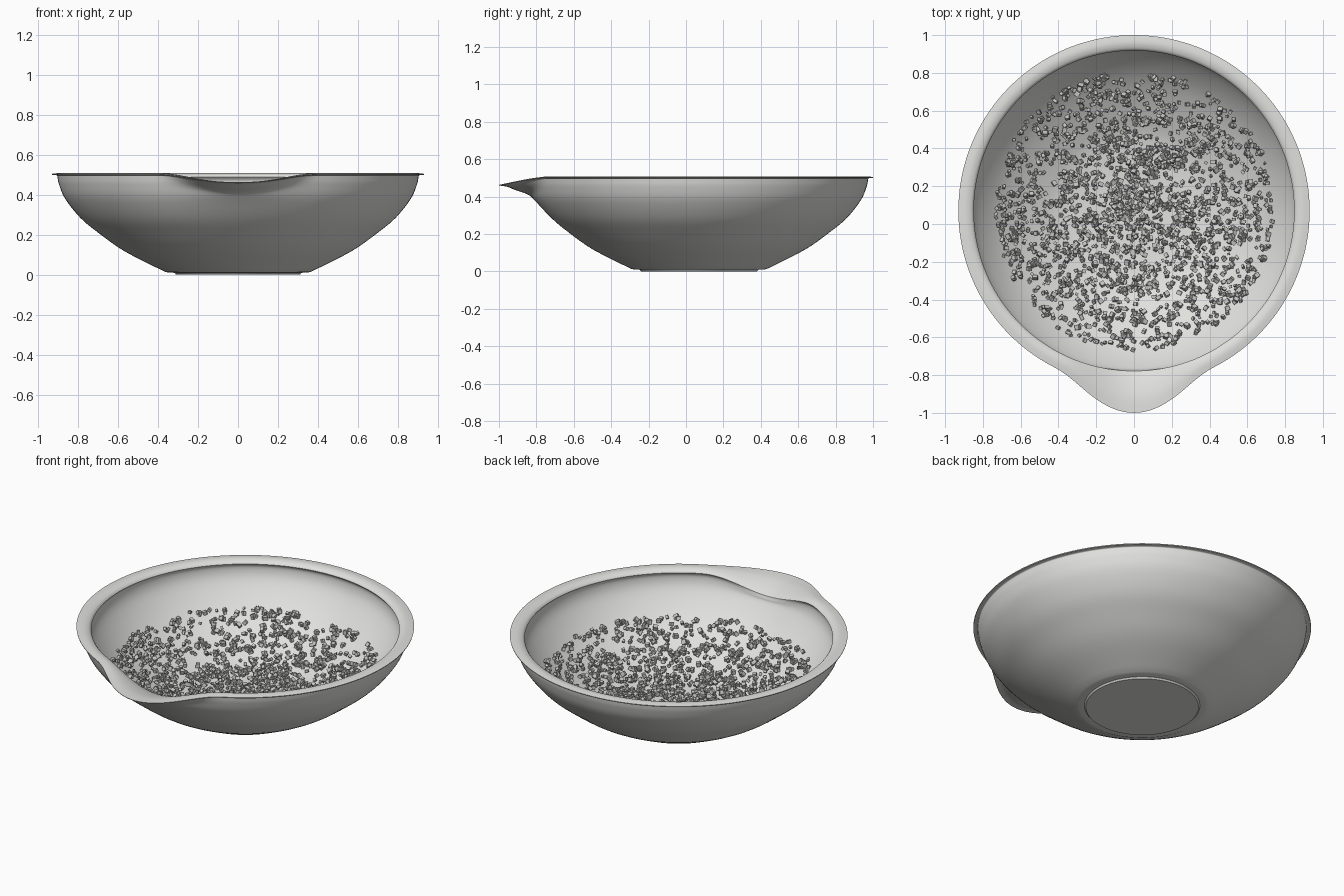
import bpy, bmesh, math, random
from mathutils import Vector, Matrix, Euler

random.seed(7)
if "Cube" in bpy.data.objects:
    bpy.data.objects.remove(bpy.data.objects["Cube"], do_unlink=True)

CENTRE_Y = 0.07
SEGMENTS = 144
STEPS = 4
SPOUT_HALF_ANGLE = math.radians(27)


def make_material(name, rgb):
    mat = bpy.data.materials.new(name)
    mat.use_nodes = True
    mat.diffuse_color = (*rgb, 1)
    mat.node_tree.nodes["Principled BSDF"].inputs["Base Color"].default_value = (*rgb, 1)
    return mat


def make_object(name, bm, mat):
    mesh = bpy.data.meshes.new(name)
    bm.to_mesh(mesh)
    bm.free()
    mesh.materials.append(mat)
    obj = bpy.data.objects.new(name, mesh)
    bpy.context.collection.objects.link(obj)
    return obj


def smooth_curve(points):
    """Catmull-Rom curve through points of any dimension."""
    pts = [Vector(p) for p in points]
    pts = [pts[0]] + pts + [pts[-1]]
    out = []
    for a, b, c, d in zip(pts, pts[1:], pts[2:], pts[3:]):
        for i in range(STEPS):
            t = i / STEPS
            out.append(0.5 * (2 * b + (c - a) * t + (2 * a - 5 * b + 4 * c - d) * t ** 2
                              + (3 * b - a - 3 * c + d) * t ** 3))
    return out + [pts[-1]]


def spout_bell(angle):
    """1 at the spout tip, easing to 0 at its sides."""
    a = min(angle, math.tau - angle) / SPOUT_HALF_ANGLE
    return (1 + math.cos(math.pi * a)) / 2 if a < 1 else 0


# Each point: radius, height, and how far the spout pushes it out and up
foot = [(0, 0, 0, 0), (0.31, 0, 0, 0), (0.318, 0.009, 0, 0), (0.35, 0.01, 0, 0)]
outer_wall = [(0.365, 0.014, 0, 0), (0.565, 0.115, 0, 0), (0.70, 0.21, 0, 0),
              (0.79, 0.285, 0, 0), (0.865, 0.38, 0.015, 0), (0.895, 0.45, 0.02, -0.04),
              (0.903, 0.485, 0.08, -0.05), (0.907, 0.497, 0.12, -0.045),
              (0.929, 0.499, 0.14, -0.04)]
lip = [(0.93, 0.504, 0.14, -0.042), (0.89, 0.508, 0.10, -0.05), (0.86, 0.50, 0.05, -0.06),
       (0.848, 0.487, 0, -0.07)]
inner_wall = [(0.862, 0.46, -0.02, -0.06), (0.842, 0.39, -0.01, -0.015), (0.76, 0.285, 0, 0),
              (0.66, 0.20, 0, 0), (0.50, 0.11, 0, 0), (0.34, 0.055, 0, 0), (0, 0.035, 0, 0)]

inside = smooth_curve([lip[-1]] + inner_wall)
profile = ([Vector(p) for p in foot] + smooth_curve(outer_wall)
           + smooth_curve(lip)[:-1] + inside)

# Bowl with pouring spout
bm = bmesh.new()
rings = []
for s in range(SEGMENTS):
    angle = math.tau * s / SEGMENTS
    bell = spout_bell(angle)
    ring = []
    for r, z, push, lift in profile:
        r = max(r + push * bell, 0)
        ring.append(bm.verts.new((r * math.sin(angle), CENTRE_Y - r * math.cos(angle),
                                  z + lift * bell)))
    rings.append(ring)
for s in range(SEGMENTS):
    a, b = rings[s], rings[(s + 1) % SEGMENTS]
    for i in range(len(profile) - 1):
        bm.faces.new((a[i], b[i], b[i + 1], a[i + 1]))
bmesh.ops.remove_doubles(bm, verts=bm.verts, dist=0.00005)
bmesh.ops.recalc_face_normals(bm, faces=bm.faces)
bowl = make_object("bowl", bm, make_material("pale ceramic", (0.75, 0.75, 0.73)))
bpy.ops.object.select_all(action="DESELECT")
bowl.select_set(True)
bpy.context.view_layer.objects.active = bowl
bpy.ops.object.shade_smooth_by_angle(angle=math.radians(40))


def floor_height(radius):
    """Height of the bowl's inside surface at a radius."""
    for outer, inner in zip(inside, inside[1:]):
        if inner.x <= radius <= outer.x and outer.y < 0.45:
            t = (radius - inner.x) / max(outer.x - inner.x, 0.0001)
            return inner.y + t * (outer.y - inner.y)
    return inside[-1].y


# Loose grains scattered over the inside of the bowl
bm = bmesh.new()
for _ in range(2300):
    radius = 0.74 * random.random() ** 0.64
    angle = random.uniform(0, math.tau)
    size = random.uniform(0.013, 0.023)
    spot = Vector((radius * math.sin(angle), CENTRE_Y - radius * math.cos(angle),
                   floor_height(radius) + size * random.uniform(0.4, 0.9)))
    turn = Euler([random.uniform(0, math.tau) for _ in range(3)])
    scale = Vector([size * random.uniform(0.75, 1.2) for _ in range(3)])
    bmesh.ops.create_cube(bm, size=1, matrix=Matrix.LocRotScale(spot, turn, scale))
make_object("grains", bm, make_material("grey grain", (0.55, 0.55, 0.54)))
